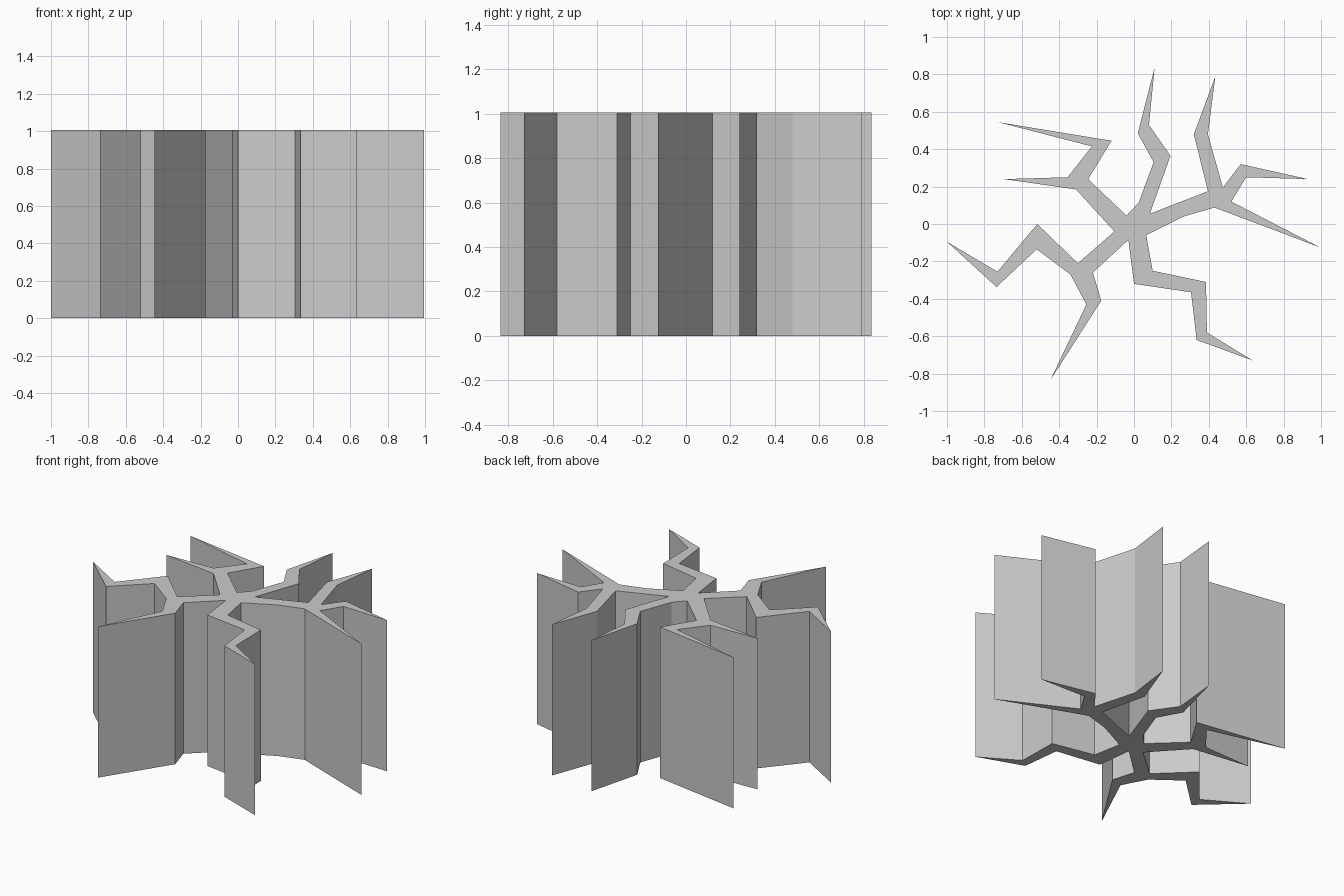
import bpy, bmesh

HEIGHT = 1.005

# Outline of the crack seen from above, clockwise, one run of points per branch
branches = {
    "north": [(-0.04, 0.045), (0.025, 0.115), (0.105, 0.33), (0.02, 0.485),
              (0.11, 0.835), (0.08, 0.53), (0.195, 0.365), (0.085, 0.055)],
    "east": [(0.395, 0.175), (0.32, 0.48), (0.435, 0.79), (0.395, 0.48),
             (0.475, 0.195), (0.57, 0.32), (0.93, 0.24), (0.60, 0.25),
             (0.52, 0.12), (0.995, -0.125), (0.43, 0.088), (0.265, 0.04)],
    "south": [(0.065, -0.06), (0.10, -0.25), (0.385, -0.31), (0.39, -0.58),
              (0.635, -0.73), (0.335, -0.62), (0.305, -0.365), (0.0, -0.32)],
    "southwest": [(-0.03, -0.085), (-0.22, -0.26), (-0.175, -0.41),
                  (-0.447, -0.835), (-0.255, -0.43), (-0.34, -0.27),
                  (-0.52, -0.135), (-0.735, -0.337), (-1.0, -0.095),
                  (-0.73, -0.255), (-0.517, 0.0), (-0.30, -0.21)],
    "northwest": [(-0.105, -0.04), (-0.31, 0.185), (-0.695, 0.24),
                  (-0.355, 0.25), (-0.225, 0.415), (-0.73, 0.545),
                  (-0.12, 0.445), (-0.245, 0.24)],
}
outline = [p for run in branches.values() for p in run]

# Straight prism: bottom cap, top cap and one wall per outline edge
bm = bmesh.new()
low = [bm.verts.new((x, y, 0)) for x, y in outline]
high = [bm.verts.new((x, y, HEIGHT)) for x, y in outline]
bm.faces.new(low)
bm.faces.new(high[::-1])
for i in range(len(outline)):
    j = (i + 1) % len(outline)
    bm.faces.new((low[j], low[i], high[i], high[j]))
bmesh.ops.recalc_face_normals(bm, faces=bm.faces[:])

mesh = bpy.data.meshes.new("branching_crack")
bm.to_mesh(mesh)
bm.free()
crack = bpy.data.objects.new("branching_crack", mesh)
bpy.context.collection.objects.link(crack)
